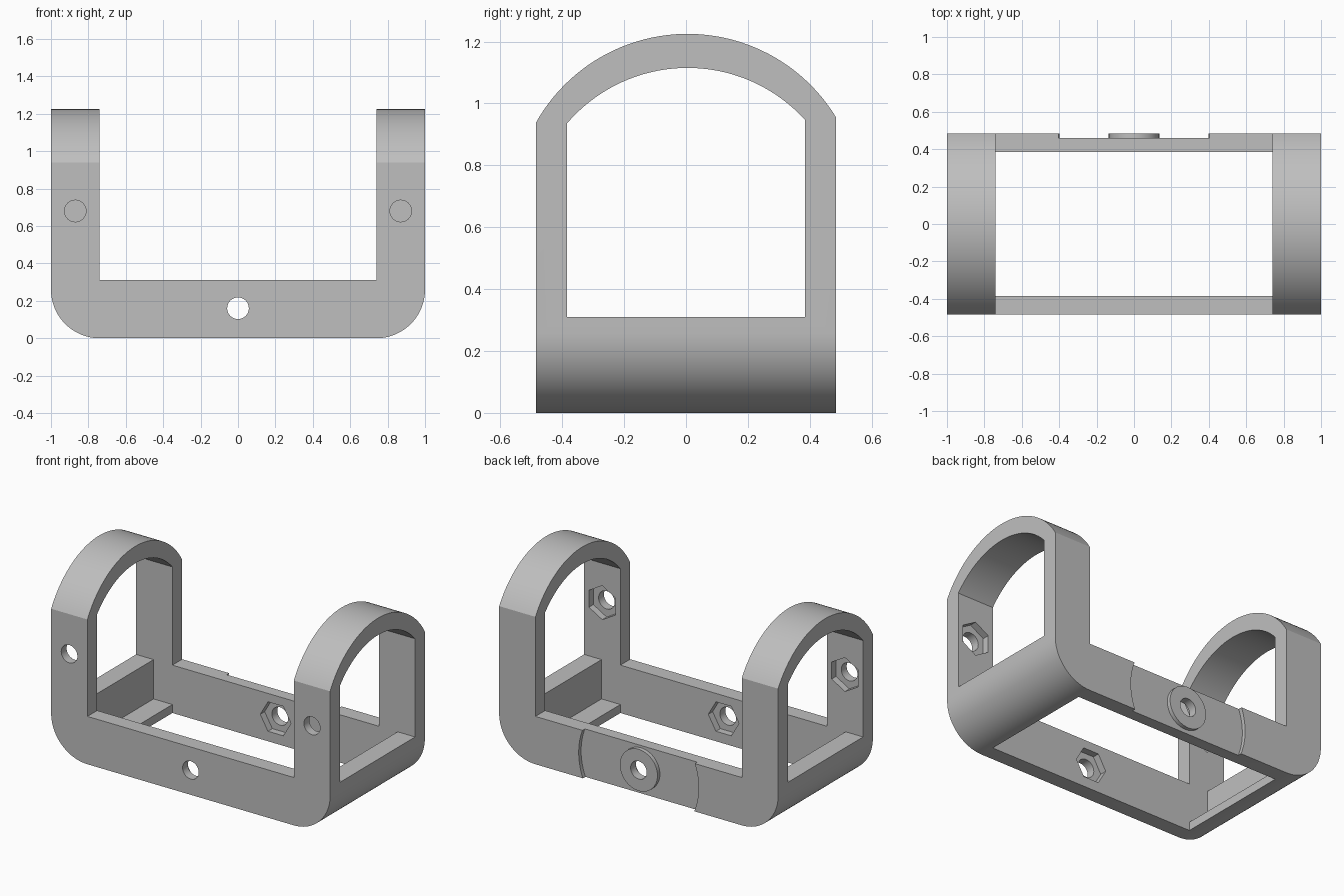
import bpy, bmesh, math
from mathutils import Vector

cube = bpy.data.objects.get("Cube")
if cube:
    bpy.data.objects.remove(cube)

grey = bpy.data.materials.new("plain_grey")
grey.use_nodes = True
grey.diffuse_color = (0.52, 0.52, 0.52, 1)
grey.node_tree.nodes["Principled BSDF"].inputs["Base Color"].default_value = grey.diffuse_color


def prism(name, outline, axis, start, end):
    """Extrude a 2D outline (x,z along y, or y,z along x)."""
    bm = bmesh.new()
    place = (lambda a, b: (a, start, b)) if axis == "y" else (lambda a, b: (start, a, b))
    face = bm.faces.new([bm.verts.new(place(a, b)) for a, b in outline])
    grown = bmesh.ops.extrude_face_region(bm, geom=[face])["geom"]
    shift = Vector((0, end - start, 0)) if axis == "y" else Vector((end - start, 0, 0))
    bmesh.ops.translate(bm, vec=shift, verts=[v for v in grown if isinstance(v, bmesh.types.BMVert)])
    bmesh.ops.recalc_face_normals(bm, faces=bm.faces)
    mesh = bpy.data.meshes.new(name)
    bm.to_mesh(mesh)
    bm.free()
    obj = bpy.data.objects.new(name, mesh)
    mesh.materials.append(grey)
    bpy.context.collection.objects.link(obj)
    return obj


def rect(a0, a1, b0, b1):
    return [(a0, b0), (a1, b0), (a1, b1), (a0, b1)]


def arc(ca, cb, r, t0, t1, n):
    return [(ca + r * math.cos(t0 + (t1 - t0) * i / n),
             cb + r * math.sin(t0 + (t1 - t0) * i / n)) for i in range(n + 1)]


def ngon(ca, cb, r, n, turn=0.0):
    return arc(ca, cb, r, turn, turn + math.tau, n)[:-1]


def arch(y0, y1, bottom, top, r):
    """Straight sides closed by a shallow round top."""
    mid = 0.005
    t0, t1 = math.acos((y1 - mid) / r), math.acos((y0 - mid) / r)
    return [(y0, bottom), (y1, bottom)] + arc(mid, top - r, r, t0, t1, 48)


def combine(tool, operation="DIFFERENCE"):
    tool.hide_render = True
    mod = frame.modifiers.new("combine", "BOOLEAN")
    mod.operation, mod.object, mod.solver = operation, tool, "EXACT"
    bpy.ops.object.modifier_apply(modifier=mod.name)
    bpy.data.objects.remove(tool)


# U-shaped frame with rounded lower corners
WALL, INNER, RIM, TOP, R = 0.485, 0.74, 0.31, 1.3, 0.26
outline = arc(-1 + R, R, R, math.pi, 1.5 * math.pi, 24) + arc(1 - R, R, R, 1.5 * math.pi, math.tau, 24)
outline += [(1, TOP), (INNER, TOP), (INNER, RIM), (-INNER, RIM), (-INNER, TOP), (-1, TOP)]
frame = prism("bracket_frame", outline, "y", -WALL, WALL)
bpy.context.view_layer.objects.active = frame
frame.select_set(True)

# Arched ends, then their openings
combine(prism("arch_shape", arch(-0.5, 0.5, -0.1, 1.225, 0.562), "x", -1.2, 1.2), "INTERSECT")
combine(prism("arch_opening", arch(-0.385, 0.385, RIM, 1.115, 0.5125), "x", -1.2, 1.2))

# Hollow tray with thin end ledges and an open floor
combine(prism("tray_cavity", rect(-0.875, 0.875, 0.055, 0.4), "y", -0.385, 0.385))
combine(prism("floor_opening", rect(-INNER, INNER, -0.1, 0.2), "y", -0.385, 0.385))

# Round recess and raised boss on the back
HOLE_Z, LEG_X, LEG_Z = 0.16, 0.87, 0.68
combine(prism("back_recess", ngon(0, HOLE_Z, 0.43, 96), "y", 0.46, 0.6))
combine(prism("back_boss", ngon(0, HOLE_Z, 0.135, 48), "y", 0.44, WALL), "UNION")

# Bolt holes with hexagonal nut pockets on the inner faces
for x, z, side, turn in ((0, HOLE_Z, -1, 0), (0, HOLE_Z, 1, 0),
                         (-LEG_X, LEG_Z, -1, math.pi / 6), (LEG_X, LEG_Z, -1, math.pi / 6)):
    combine(prism("bolt_hole", ngon(x, z, 0.058, 32), "y", side * 0.3, side * 0.6))
    combine(prism("nut_pocket", ngon(x, z, 0.11, 6, turn), "y", side * 0.33, side * 0.43))

bpy.ops.object.shade_smooth_by_angle(angle=math.radians(25))
